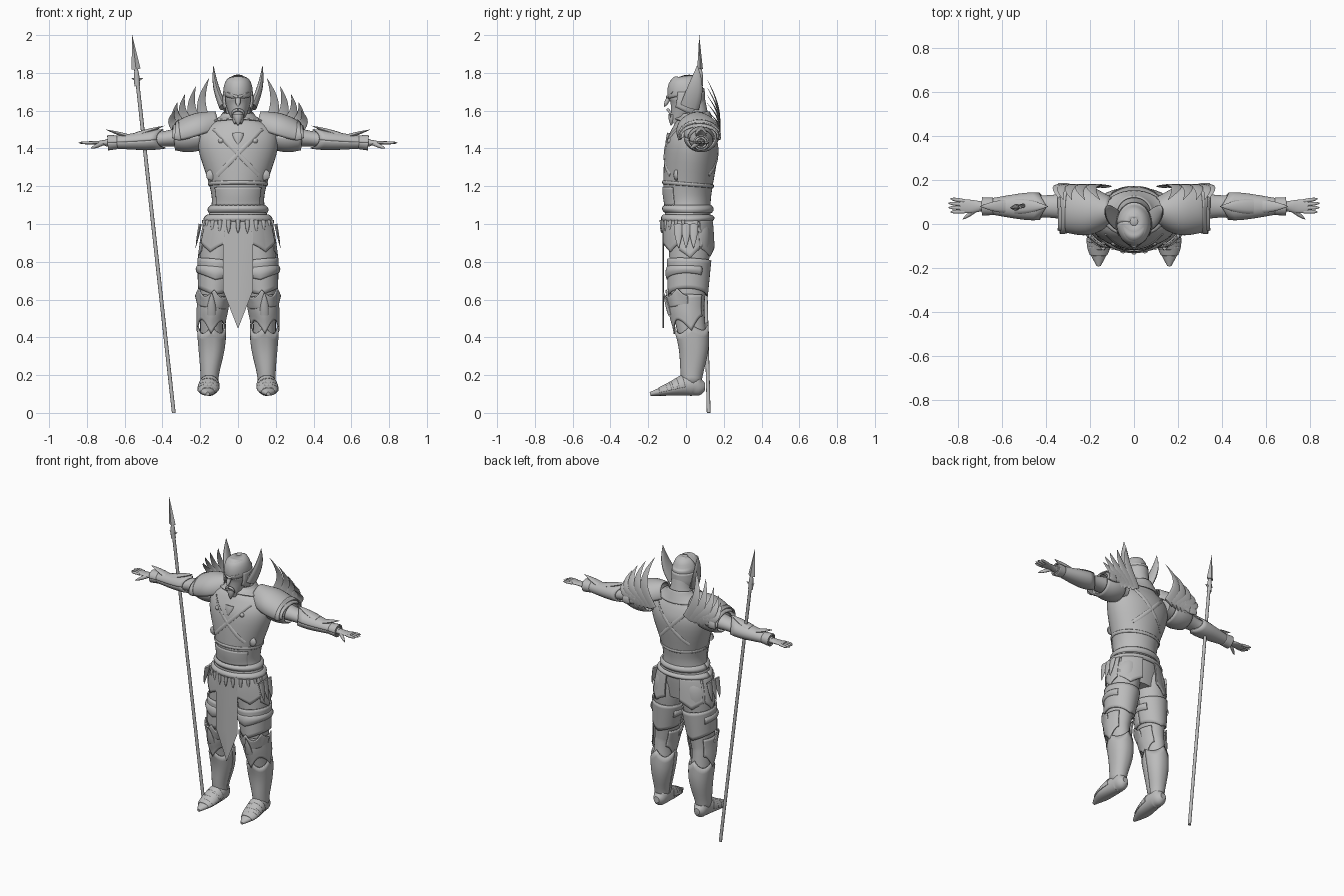
import bpy, bmesh, math
from mathutils import Vector
from mathutils.bvhtree import BVHTree

cube = bpy.data.objects.get("Cube")
if cube:
    bpy.data.objects.remove(cube, do_unlink=True)

colour = (.5, .5, .5, 1)
grey = bpy.data.materials.new("plain grey")
grey.use_nodes = True
grey.diffuse_color = colour
grey.node_tree.nodes["Principled BSDF"].inputs["Base Color"].default_value = colour

X, Y, Z = Vector((1, 0, 0)), Vector((0, 1, 0)), Vector((0, 0, 1))
FRONT, SIDE, BACK = -math.pi / 2, 0, math.pi / 2
TOP = BACK
parts = []


def resample(path, steps):
    """Catmull-Rom curve through rows of (x, y, z, radius a, radius b)."""
    rows = []
    for i in range(len(path) - 1):
        quad = path[max(i - 1, 0)], path[i], path[i + 1], path[min(i + 2, len(path) - 1)]
        for step in range(steps):
            t = step / steps
            rows.append([b + t * ((c - a) + t * (2 * a - 5 * b + 4 * c - d + t * (3 * b - a - 3 * c + d))) / 2
                         for a, b, c, d in zip(*quad)])
    return rows + [path[-1]]


def section(path, axis, value):
    """Row of a smooth path where the given coordinate has this value."""
    rows = resample(path, 8)
    for first, second in zip(rows, rows[1:]):
        start, end = first[axis], second[axis]
        if min(start, end) <= value <= max(start, end) and start != end:
            t = (value - start) / (end - start)
            return [a + t * (b - a) for a, b in zip(first, second)]
    return rows[-1]


def sweep(name, path, hint=X, sides=24, steps=5, arc=None, points=None, mirror=False):
    """Loft ellipses along a path; arc=(centre, part of a turn) makes a plate,
    points=(depth, count, phase) gives its starting edge teeth."""
    rows = resample(path, steps)
    centres = [Vector(row[:3]) for row in rows]
    last = len(rows) - 1
    mid, spread = arc or (0, 1)
    bm = bmesh.new()
    rings = []
    for i, row in enumerate(rows):
        tangent = (centres[min(i + 1, last)] - centres[max(i - 1, 0)]).normalized()
        side = (hint - tangent * hint.dot(tangent)).normalized()
        up = tangent.cross(side)
        ring = []
        for k in range(sides + bool(arc)):
            angle = mid + math.tau * spread * (k / sides - .5)
            p = centres[i] + side * row[3] * math.cos(angle) + up * row[4] * math.sin(angle)
            if points:
                depth, count, phase = points
                tooth = 1 - abs(math.sin(count * (angle - phase) / 2))
                p -= tangent * depth * tooth * (1 - i / last)
            ring.append(bm.verts.new(p))
        rings.append(ring)
    for a, b in zip(rings, rings[1:]):
        for k in range(sides):
            n = (k + 1) % len(a)
            bm.faces.new((a[k], a[n], b[n], b[k]))
    if not arc:
        bm.faces.new(rings[0][::-1])
        bm.faces.new(rings[-1])
    bmesh.ops.recalc_face_normals(bm, faces=bm.faces)
    mesh = bpy.data.meshes.new(name)
    bm.to_mesh(mesh)
    bm.free()
    obj = bpy.data.objects.new(name, mesh)
    bpy.context.collection.objects.link(obj)
    mesh.materials.append(grey)
    if arc:
        obj.modifiers.new("thickness", "SOLIDIFY").thickness = .008
    if mirror:
        obj.modifiers.new("mirror", "MIRROR")
    parts.append(obj)
    return obj


def armour(name, path, axis, start, end, grow, flare=0, bulge=0, arc=(SIDE, 1), **options):
    """Plate that follows a body part between two coordinates, flared at its start."""
    rows = []
    count = 8
    for i in range(count + 1):
        f = i / count
        row = section(path, axis, start + (end - start) * f)
        extra = grow + flare * (1 - f) + bulge * math.sin(math.pi * f)
        rows.append((*row[:3], row[3] + extra, row[4] + extra))
    return sweep(name, rows, steps=1, sides=36, arc=arc, **options)


def leaf(name, base, tip, width, depth, blunt=2, bend=(0, 0, 0), sides=12, **options):
    """Tapered spike, feather or finger; a higher blunt keeps it full until the tip."""
    rows = []
    count = 10
    for i in range(count + 1):
        t = i / count
        centre = Vector(base).lerp(Vector(tip), t) + Vector(bend) * math.sin(math.pi * t)
        size = max(1 - t ** blunt, .03)
        rows.append((*centre, width * size, depth * size))
    return sweep(name, rows, steps=1, sides=sides, **options)


def column(*rows):
    return [(0, *row) for row in rows]


# Body profiles, from the bottom up or from the middle outward
torso_path = column((.02, .86, .17, .09), (.01, 1, .17, .12), (.01, 1.1, .14, .12), (.01, 1.2, .15, .13),
                    (.03, 1.4, .21, .14), (.04, 1.5, .19, .11), (.05, 1.57, .08, .07), (.04, 1.66, .06, .06))
head_path = column((-.06, 1.53, .02, .02), (-.01, 1.62, .06, .08), (0, 1.68, .07, .09),
                   (0, 1.73, .07, .09), (.01, 1.77, .05, .06), (.01, 1.79, .01, .01))
leg_path = [(.15, .03, .13, .04, .04), (.15, .03, .2, .04, .05), (.14, .04, .35, .06, .07),
            (.14, .02, .5, .06, .08), (.13, .01, .6, .07, .09), (.1, .02, .9, .1, .11), (.09, .02, 1, .07, .1)]
boot_path = [(.15, .1, .14, .02, .02), (.15, .07, .14, .04, .05), (.15, .02, .15, .05, .06),
             (.16, -.1, .12, .05, .03), (.16, -.19, .1, .01, .01)]
arm_path = [(.16, .08, 1.47, .07, .06), (.3, .08, 1.46, .06, .05), (.4, .08, 1.45, .05, .04),
            (.5, .08, 1.44, .05, .04), (.7, .08, 1.43, .02, .02)]
palm_path = [(.68, .08, 1.43, .02, .02), (.74, .08, 1.43, .03, .01), (.79, .08, 1.43, .03, .01)]
torso = sweep("torso", torso_path, sides=40)
sweep("head", head_path, sides=32)
sweep("leg", leg_path, mirror=True)
sweep("boot", boot_path, mirror=True)
sweep("arm", arm_path, hint=Y, mirror=True)
sweep("palm", palm_path, hint=Y, mirror=True)

# Fingers fan out from the palm
for k in range(4):
    spread = k - 1.5
    leaf("finger", (.77, .08 + .016 * spread, 1.43), (.85 - .01 * abs(spread), .085 + .02 * spread, 1.43),
         .009, .008, blunt=6, hint=Y, mirror=True)
leaf("thumb", (.71, .07, 1.43), (.78, .02, 1.4), .012, .01, blunt=4, hint=Z, mirror=True)

# Crossed straps laid on the chest and back
surface = BVHTree.FromPolygons([v.co for v in torso.data.vertices], [p.vertices for p in torso.data.polygons])


def on_torso(x, z, facing=-1):
    return surface.ray_cast(Vector((x, facing, z)), -facing * Y)[0]


for facing, place in ((-1, "front"), (1, "back")):
    for s in (-1, 1):
        spots = [on_torso(s * (.13 - .03 * k), 1.5 - .03 * k, facing) for k in range(9)]
        sweep(place + "_strap", [(*spot, .012, .004) for spot in spots], hint=Z, sides=8, steps=2)

# Chest rosettes, pendant, belly plate, collar and belts
for x, z, size in ((.14, 1.26, .03), (.09, 1.44, .015)):
    spot = on_torso(x, z)
    leaf("rosette", spot + .01 * Y, spot - .01 * Y, size, size, blunt=4, mirror=True)
leaf("pendant", on_torso(0, 1.48), on_torso(0, 1.42), .03, .012)
armour("belly_plate", torso_path, 2, 1.1, 1.19, .006, arc=(FRONT, .3))
armour("rib_band", torso_path, 2, 1.2, 1.22, .003, bulge=.004)
armour("collar", torso_path, 2, 1.54, 1.59, .012, flare=.01)
armour("upper_belt", torso_path, 2, 1.06, 1.1, .005, bulge=.012)
armour("lower_belt", torso_path, 2, 1.01, 1.05, .008, bulge=.012)
for k in range(11):
    angle = FRONT + .28 * (k - 5)
    x, y = .18 * math.cos(angle), .01 + .14 * math.sin(angle)
    leaf("belt_drop", (x, y, 1.02), (x, y, .95), .012, .009, blunt=3)

# Hanging front cloth and hip plates
sweep("front_cloth", column((-.12, .45, .002, .004), (-.12, .65, .08, .004), (-.12, 1.03, .08, .004)),
      sides=8, steps=1)
for name, turn, low in (("front_hip_plate", -.8, .92), ("side_hip_plate", SIDE, .88), ("rear_hip_plate", .9, .88)):
    armour(name, torso_path, 2, low, 1.03, .012, flare=.03, arc=(turn, .13), points=(.06, 4, turn), mirror=True)
for k in range(3):
    y = .04 * (k - 1)
    leaf("hip_scale", (.2, y, 1), (.225, y, .87), .025, .008, hint=Y, mirror=True)

# Leg armour; edges that point upward are drawn from the top down, where BACK faces forward
armour("thigh_plate", leg_path, 2, .65, .81, .012, points=(.03, 2, FRONT), mirror=True)
armour("thigh_rim", leg_path, 2, .73, .77, .014, bulge=.008, arc=(FRONT, .7), points=(.03, 2, FRONT), mirror=True)
armour("knee_plate", leg_path, 2, .5, .62, .016, arc=(FRONT, .75), points=(.07, 4, FRONT), mirror=True)
armour("knee_crown", leg_path, 2, .61, .56, .016, flare=.012, arc=(BACK, .5), points=(.04, 6, BACK), mirror=True)
leaf("knee_spike", (.14, -.08, .52), (.14, -.12, .64), .025, .015, mirror=True)
armour("greave", leg_path, 2, .43, .15, .008, flare=.008, points=(.04, 4, BACK), mirror=True)
for k in range(4):
    y = -.01 - .03 * k
    armour("toe_band", boot_path, 1, y, y - .04, .004, arc=(TOP, .55), mirror=True)

# Arm and shoulder armour
armour("bracer", arm_path, 0, .43, .69, .008, flare=.004, hint=Y, points=(.04, 2, TOP), mirror=True)
armour("wrist_flare", arm_path, 0, .69, .64, .01, flare=.01, hint=Y, mirror=True)
leaf("elbow_spike", (.54, .08, 1.47), (.39, .08, 1.52), .035, .015, hint=Y, mirror=True)
leaf("wrist_spike", (.57, .08, 1.46), (.7, .08, 1.5), .03, .012, hint=Y, mirror=True)
armour("shoulder_guard", arm_path, 0, .34, .2, .02, bulge=.01, hint=Y, mirror=True)
pauldron_path = [(.1, .06, 1.53, .06, .07), (.2, .06, 1.5, .11, .09), (.3, .07, 1.47, .11, .08),
                 (.35, .07, 1.47, .1, .05)]
sweep("pauldron", pauldron_path, hint=Y, arc=(TOP, .6), mirror=True)
armour("pauldron_rim", pauldron_path, 0, .34, .3, .004, flare=.008, hint=Y, arc=(-TOP, .6), mirror=True)

# Feather fan behind each shoulder
for k in range(5):
    f = k / 4
    leaf("feather", (.13 + .03 * k, .17, 1.46), (.155 + .18 * math.sin(f * BACK), .11, 1.77 - .17 * f),
         .034, .006, bend=(.05, .03, 0), mirror=True)

# Helmet and face
armour("helmet", head_path, 2, 1.69, 1.789, .006, points=(.03, 1, FRONT))
armour("neck_guard", head_path, 2, 1.6, 1.7, .008, flare=.015, arc=(BACK, .65))
leaf("horn", (.08, .02, 1.62), (.13, .06, 1.84), .02, .05, bend=(.012, .01, 0), mirror=True)
leaf("brow", (0, -.1, 1.67), (.06, -.07, 1.7), .008, .008, hint=Z, mirror=True)
leaf("nose", (0, -.085, 1.68), (0, -.115, 1.62), .014, .012, blunt=5)
leaf("moustache", (0, -.095, 1.605), (.03, -.08, 1.56), .008, .008, bend=(.012, 0, .01), hint=Y, mirror=True)
leaf("beard", (0, -.07, 1.58), (0, -.08, 1.52), .025, .022)

# Spear
foot, point = Vector((-.34, .12, 0)), Vector((-.56, .07, 2))
neck, hub = foot.lerp(point, .91), foot.lerp(point, .88)
sweep("spear_shaft", [(*foot, .01, .01), (*neck, .01, .01)], sides=12, steps=1)
leaf("spear_blade", neck, point, .024, .015, blunt=1, sides=4)
leaf("spear_socket", hub - .03 * Z, neck + .02 * Z, .015, .015, blunt=4)
for s in (-1, 1):
    leaf("spear_barb", hub, hub + .03 * s * X + .012 * Z, .008, .008, hint=Y)

# Smooth shading with sharp edges kept
bpy.ops.object.select_all(action="DESELECT")
for obj in parts:
    obj.select_set(True)
bpy.context.view_layer.objects.active = torso
bpy.ops.object.shade_smooth_by_angle(angle=math.radians(40))
